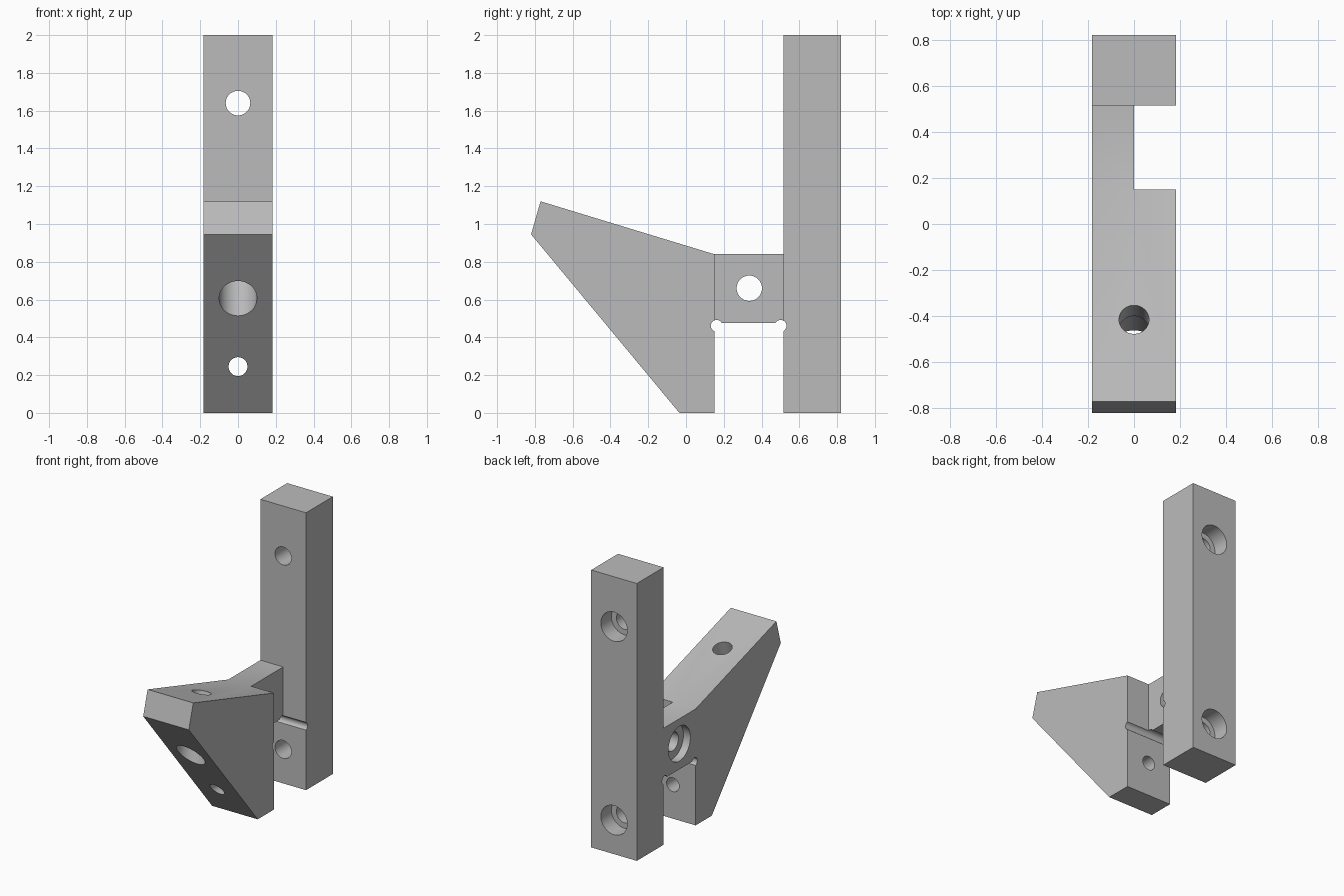
import bpy, bmesh, math
from mathutils import Vector

if "Cube" in bpy.data.objects:
    bpy.data.objects.remove(bpy.data.objects["Cube"], do_unlink=True)

HALF = 0.182          # half width of the bracket

grey = bpy.data.materials.new("plain grey")
grey.diffuse_color = (0.5, 0.5, 0.5, 1)
grey.use_nodes = True
grey.node_tree.nodes["Principled BSDF"].inputs["Base Color"].default_value = (0.5, 0.5, 0.5, 1)


def prism(name, outline, x0, x1):
    """Extrude a (y, z) outline along x."""
    bm = bmesh.new()
    face = bm.faces.new([bm.verts.new((x0, y, z)) for y, z in outline])
    ext = bmesh.ops.extrude_face_region(bm, geom=[face])
    moved = [v for v in ext["geom"] if isinstance(v, bmesh.types.BMVert)]
    bmesh.ops.translate(bm, vec=(x1 - x0, 0, 0), verts=moved)
    bmesh.ops.recalc_face_normals(bm, faces=bm.faces)
    mesh = bpy.data.meshes.new(name)
    bm.to_mesh(mesh)
    bm.free()
    mesh.materials.append(grey)
    obj = bpy.data.objects.new(name, mesh)
    bpy.context.collection.objects.link(obj)
    return obj


def rod(start, end, radius):
    """Cylinder cutter between two points."""
    start, end = Vector(start), Vector(end)
    axis = end - start
    bpy.ops.mesh.primitive_cylinder_add(vertices=48, radius=radius, depth=axis.length,
                                        location=(start + end) / 2)
    obj = bpy.context.object
    obj.rotation_euler = axis.to_track_quat('Z', 'Y').to_euler()
    obj.data.materials.append(grey)
    return obj


def cut(target, cutter):
    """Subtract the cutter, bake the result and drop the cutter."""
    cutter.hide_render = True
    mod = target.modifiers.new("cut", 'BOOLEAN')
    mod.operation, mod.solver, mod.object = 'DIFFERENCE', 'EXACT', cutter
    bpy.context.view_layer.objects.active = target
    bpy.ops.object.modifier_apply(modifier=mod.name)
    bpy.data.objects.remove(cutter, do_unlink=True)


# Post, bridge and wedge as one side profile
bracket = prism("bracket", [
    (-0.035, 0), (0.15, 0), (0.15, 0.475), (0.515, 0.475), (0.515, 0), (0.82, 0),
    (0.82, 2), (0.515, 2), (0.515, 0.84), (0.15, 0.84), (-0.77, 1.12), (-0.82, 0.945),
], -HALF, HALF)

# Bridge is only half as wide as the rest
cut(bracket, prism("bridge_notch", [(0.15, 0.3), (0.515, 0.3), (0.515, 1), (0.15, 1)], 0, 0.4))

# Round reliefs in the corners under the bridge
for y in (0.162, 0.501):
    cut(bracket, rod((-0.4, y, 0.461), (0.4, y, 0.461), 0.031))

# Post screw holes, counterbored from the back
for z in (0.245, 1.64):
    cut(bracket, rod((0, 0.4, z), (0, 1, z), 0.065))
    cut(bracket, rod((0, 0.7, z), (0, 1, z), 0.105))

# Small hole through the foot of the wedge
cut(bracket, rod((0, -0.6, 0.245), (0, 0.3, 0.245), 0.05))

# Pivot hole through the bridge with a shallow seat on its outer side
cut(bracket, rod((-0.4, 0.335, 0.66), (0.1, 0.335, 0.66), 0.067))
cut(bracket, rod((-0.4, 0.335, 0.66), (-HALF + 0.055, 0.335, 0.66), 0.125))

# Hole square to the wedge's top slope, counterbored from underneath
top = Vector((0, -0.415, 1.012))
down = Vector((0, -0.291, -0.957)).normalized()
cut(bracket, rod(top - down * 0.2, top + down * 0.8, 0.065))
cut(bracket, rod(top + down * 0.16, top + down * 0.8, 0.1))

# Smooth the bores, keep the edges sharp
bpy.ops.object.select_all(action='DESELECT')
bracket.select_set(True)
bpy.context.view_layer.objects.active = bracket
bpy.ops.object.shade_smooth_by_angle(angle=math.radians(30))
